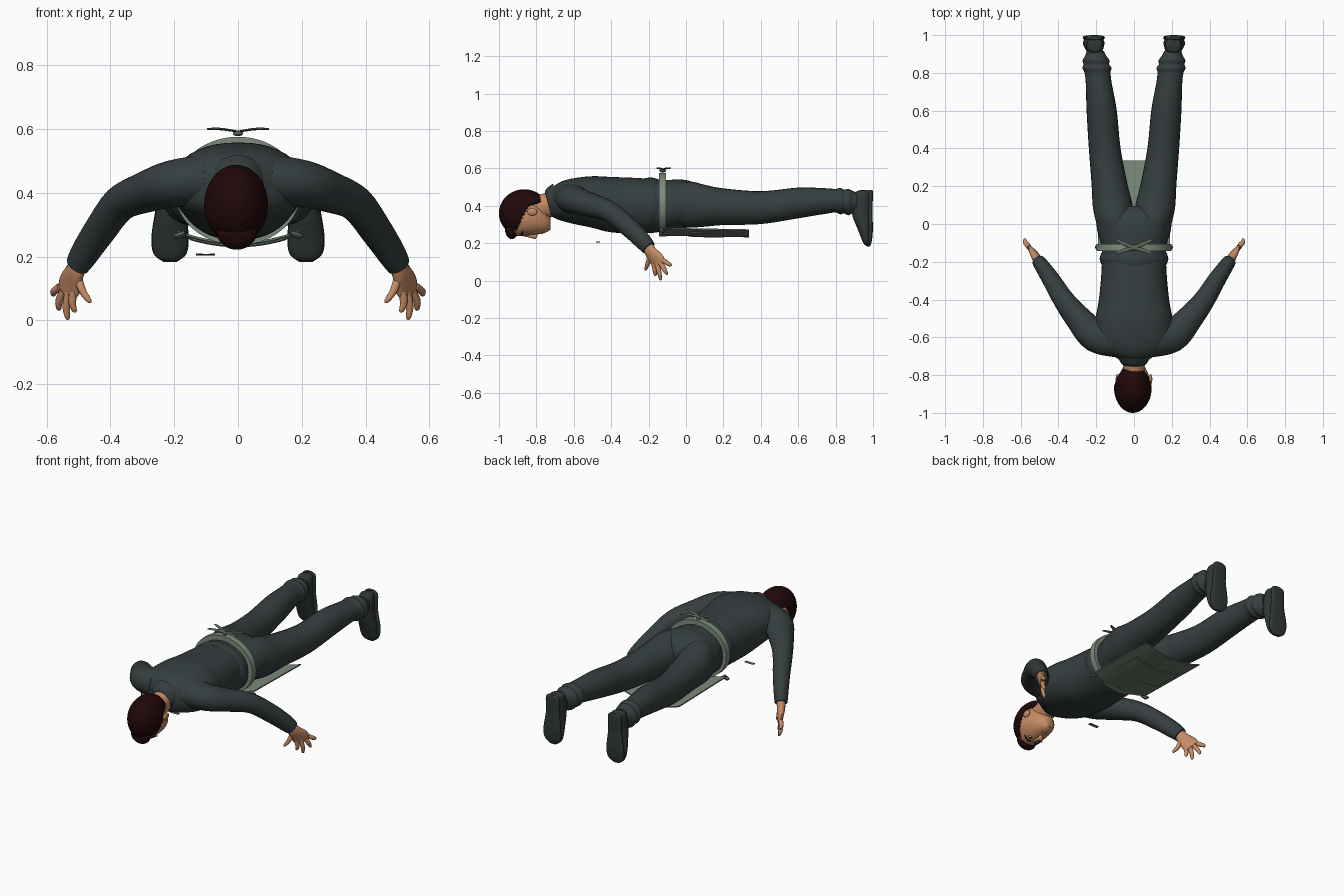
import bpy, bmesh, math
from mathutils import Vector, Matrix

if "Cube" in bpy.data.objects:
    bpy.data.objects.remove(bpy.data.objects["Cube"])


def material(name, rgb):
    m = bpy.data.materials.new(name)
    m.diffuse_color = (*rgb, 1)
    m.use_nodes = True
    m.node_tree.nodes["Principled BSDF"].inputs["Base Color"].default_value = m.diffuse_color
    return m


CLOTH = material("charcoal cloth", (0.036, 0.048, 0.049))
SHOE = material("dark shoe", (0.029, 0.038, 0.038))
APRON = material("sage apron", (0.20, 0.265, 0.20))
FRONT = material("apron front", (0.14, 0.18, 0.14))
TRIM = material("dark sage trim", (0.10, 0.13, 0.10))
SKIN = material("skin", (0.56, 0.26, 0.13))
HAIR = material("dark brown hair", (0.015, 0.0025, 0.003))
LIPS = material("lips", (0.38, 0.13, 0.08))
WHITE = material("eye white", (0.6, 0.58, 0.54))


def finish(name, bm, mat, angle=50):
    bmesh.ops.recalc_face_normals(bm, faces=bm.faces)
    me = bpy.data.meshes.new(name)
    bm.to_mesh(me)
    bm.free()
    me.materials.append(mat)
    ob = bpy.data.objects.new(name, me)
    bpy.context.collection.objects.link(ob)
    bpy.context.view_layer.objects.active = ob
    ob.select_set(True)
    bpy.ops.object.shade_smooth_by_angle(angle=math.radians(angle))
    ob.select_set(False)
    return ob


def spline(p, i, t):
    a, b, c, d = (p[max(0, min(len(p) - 1, i + k))] for k in (-1, 0, 1, 2))
    return [(2 * q + (r - o) * t + (2 * o - 5 * q + 4 * r - s) * t * t
             + (3 * q - o - 3 * r + s) * t ** 3) / 2 for o, q, r, s in zip(a, b, c, d)]


def tube(name, pts, mat, ref=(1, 0, 0), sx=1, n=24, steps=4, power=1.0, axis=None):
    """Smooth loft through (x, y, z, half_width, half_depth); axis fixes the ring plane."""
    rows = [spline(pts, i, k / steps) for i in range(len(pts) - 1) for k in range(steps)]
    rows.append(list(pts[-1]))
    bm, rings = bmesh.new(), []
    for i, r in enumerate(rows):
        c = Vector(r[:3])
        t = Vector(axis) if axis else Vector(rows[min(i + 1, len(rows) - 1)][:3]) - Vector(rows[max(i - 1, 0)][:3])
        t.normalize()
        s = Vector(ref)
        s = (s - t * s.dot(t)).normalized()
        u = t.cross(s)
        ring = []
        for k in range(n):
            a = math.tau * k / n
            ca, sa = math.cos(a), math.sin(a)
            v = c + s * r[3] * math.copysign(abs(ca) ** power, ca) + u * r[4] * math.copysign(abs(sa) ** power, sa)
            ring.append(bm.verts.new((v.x * sx, v.y, v.z)))
        rings.append(ring)
    for a, b in zip(rings, rings[1:]):
        for k in range(n):
            bm.faces.new((a[k], a[(k + 1) % n], b[(k + 1) % n], b[k]))
    bm.faces.new(rings[0])
    bm.faces.new(rings[-1])
    return finish(name, bm, mat)


def ball(name, c, r, mat, keep=None, seg=24):
    bm = bmesh.new()
    bmesh.ops.create_uvsphere(bm, u_segments=seg, v_segments=seg * 2 // 3, radius=1)
    bmesh.ops.transform(bm, verts=bm.verts, matrix=Matrix.Translation(c) @ Matrix.Diagonal((*r, 1)))
    if keep:
        drop = [f for f in bm.faces if not keep(f.calc_center_median())]
        bmesh.ops.delete(bm, geom=drop, context='FACES')
    return finish(name, bm, mat)


# Jacket and hips
tube("jacket", [(0, -.725, .415, .066, .065), (0, -.705, .42, .10, .085), (0, -.665, .425, .165, .105),
                (0, -.60, .425, .205, .122), (0, -.5, .42, .203, .138), (0, -.4, .406, .186, .148),
                (0, -.25, .40, .172, .148), (0, -.12, .40, .172, .138), (0, -.02, .41, .197, .13),
                (0, .05, .405, .18, .115), (0, .095, .40, .07, .07)],
     CLOTH, n=40, power=.88, axis=(0, 1, 0))
tube("jacket_collar", [(0, -.737, .41, .066, .068), (0, -.722, .415, .077, .082), (0, -.685, .422, .095, .1)],
     CLOTH, axis=(0, .96, .26))
# Loose jacket hem gathered at the waist
tube("jacket_hem", [(0, -.22, .402, .17, .145), (0, -.185, .402, .182, .149), (0, -.15, .402, .172, .14)],
     CLOTH, n=40, axis=(0, 1, 0))

for sx, side in ((1, "right"), (-1, "left")):
    # Arms
    tube(side + "_sleeve", [(.10, -.605, .44, .10, .082), (.205, -.59, .428, .088, .074), (.29, -.505, .402, .071, .064),
                            (.37, -.405, .366, .057, .056), (.435, -.30, .28, .048, .052),
                            (.483, -.228, .208, .040, .047), (.503, -.2, .174, .036, .040)],
         CLOTH, ref=(.7, -.7, 0), sx=sx)
    # Hands with spread fingers
    across = (.6, .7, .2)
    tube(side + "_palm", [(.497, -.205, .185, .030, .026), (.512, -.187, .15, .037, .023),
                          (.528, -.155, .11, .048, .018), (.538, -.14, .085, .042, .012)],
         SKIN, ref=across, sx=sx, n=16)
    fingers = (("index", (.516, -.172, .092), (.512, -.163, .025)), ("middle", (.53, -.153, .09), (.535, -.135, .002)),
               ("ring", (.546, -.135, .093), (.563, -.10, .032)), ("little", (.557, -.12, .105), (.581, -.078, .08)),
               ("thumb", (.503, -.19, .135), (.463, -.217, .055)))
    for fname, a, b in fingers:
        a, b = Vector(a), Vector(b)
        m = a.lerp(b, .55) + Vector((.006, 0, 0))
        tube(side + "_" + fname + "_finger", [(*a, .014, .014), (*m, .012, .012), (*a.lerp(b, .92), .008, .008),
                                              (*b, .002, .002)], SKIN, ref=across, sx=sx, n=10, steps=3)
    # Trouser legs with bunched cuffs
    tube(side + "_trouser_leg", [(.10, -.05, .41, .085, .11), (.106, .03, .407, .10, .122), (.113, .10, .40, .106, .112),
                                 (.128, .20, .395, .096, .098), (.155, .40, .39, .084, .088),
                                 (.171, .60, .415, .080, .082), (.186, .74, .425, .069, .069),
                                 (.193, .80, .427, .069, .063), (.196, .825, .425, .077, .071),
                                 (.199, .845, .423, .068, .063), (.201, .867, .42, .071, .071),
                                 (.203, .89, .42, .056, .06), (.205, .915, .42, .045, .05)],
         CLOTH, sx=sx, axis=(0, 1, 0))
    # Shoes, toes pointing down
    tube(side + "_shoe", [(.208, .95, .483, .02, .02), (.208, .947, .472, .04, .04), (.208, .942, .43, .046, .048),
                          (.208, .938, .38, .046, .054), (.21, .943, .33, .050, .048), (.213, .955, .27, .057, .035),
                          (.213, .964, .22, .054, .025), (.213, .968, .195, .038, .016), (.213, .97, .186, .012, .006)],
         SHOE, sx=sx, axis=(0, 0, 1))
    tube(side + "_sole", [(.21, .986, .485, .02, .01), (.21, .987, .465, .044, .013), (.21, .985, .38, .044, .012),
                          (.213, .987, .27, .058, .012), (.213, .981, .21, .052, .012), (.213, .976, .183, .02, .008)],
         SHOE, sx=sx, axis=(0, 0, 1), power=.7)

# Head, built face down
tube("neck", [(0, -.83, .375, .055, .06), (0, -.77, .395, .056, .066), (0, -.70, .412, .060, .066)], SKIN)
tube("face", [(0, -.97, .35, .03, .05), (0, -.93, .348, .073, .103), (0, -.87, .345, .086, .106),
              (0, -.80, .333, .077, .087), (0, -.75, .314, .053, .057), (0, -.725, .304, .026, .032)],
     SKIN, axis=(0, 1, 0), n=32)
tube("nose", [(0, -.87, .245, .008, .008), (0, -.83, .238, .010, .010), (0, -.805, .236, .015, .013),
              (0, -.794, .246, .008, .008)], SKIN, axis=(0, 1, 0), n=14)
ball("lips", (0, -.77, .257), (.022, .009, .007), LIPS)


def hairy(p):
    # hairline runs from the forehead past the ear to the nape
    if p.y < -.92:
        return True
    line = .24 + (p.y + .92) * 2.1 if p.y < -.84 else .405 + (p.y + .84) * .25
    return p.z > line and p.y < -.738


hair = ball("hair", (-.006, -.865, .36), (.1, .135, .128), HAIR, hairy, 96)
solid = hair.modifiers.new("thickness", 'SOLIDIFY')
solid.thickness = .014
ball("hair_fringe", (-.004, -.932, .275), (.062, .036, .053), HAIR)
for sx, side in ((1, "right"), (-1, "left")):
    ball(side + "_ear", (sx * .087, -.822, .368), (.010, .027, .021), SKIN)
    ball(side + "_eye", (sx * .036, -.85, .250), (.015, .006, .006), WHITE)
    ball(side + "_iris", (sx * .036, -.85, .2455), (.008, .006, .004), HAIR)
    tube(side + "_eyebrow", [(.015, -.871, .24, .004, .003), (.036, -.879, .2465, .005, .003),
                             (.058, -.872, .262, .003, .002)], HAIR, ref=(0, 1, 0), sx=sx, n=8)

# Waistband: an elliptical hoop whose cloth reaches in to the jacket
bm = bmesh.new()
n, loops = 56, []
for y, d in ((-.144, 0), (-.106, 0), (-.106, .03), (-.144, .03)):
    loops.append([bm.verts.new(((.198 - d) * math.cos(math.tau * k / n), y,
                                .406 + (.17 - d) * math.sin(math.tau * k / n))) for k in range(n)])
for a, b in zip(loops, loops[1:] + loops[:1]):
    for k in range(n):
        bm.faces.new((a[k], a[(k + 1) % n], b[(k + 1) % n], b[k]))
finish("apron_waistband", bm, APRON, 40)


def panel(name, x0, x1, y0, y1, drop, thick, mat, under=None):
    """Gently bowed cloth sheet hanging under the legs, with its own underside colour."""
    bm = bmesh.new()
    nx, ny = 16, 6
    g = []
    for z in (0, thick):
        g.append([[bm.verts.new((x, y, .246 - .018 * (y + .1) + .036 * (x / .19) ** 2 - drop - z))
                   for x in (x0 + (x1 - x0) * i / nx for i in range(nx + 1))]
                  for y in (y0 + (y1 - y0) * j / ny for j in range(ny + 1))])
    for s in g:
        for j in range(ny):
            for i in range(nx):
                bm.faces.new((s[j][i], s[j][i + 1], s[j + 1][i + 1], s[j + 1][i]))
    rims = [s[0] + [r[-1] for r in s[1:]] + s[-1][-2::-1] + [r[0] for r in s[-2:0:-1]] for s in g]
    for k in range(len(rims[0])):
        bm.faces.new((rims[0][k - 1], rims[0][k], rims[1][k], rims[1][k - 1]))
    ob = finish(name, bm, mat)
    if under:
        ob.data.materials.append(under)
        for f in ob.data.polygons:
            f.material_index = int(f.normal.z < .5)
    return ob


# Apron skirt and pockets
panel("apron_skirt", -.19, .19, -.125, .336, 0, .007, APRON, FRONT)
for sx, side in ((1, "right"), (-1, "left")):
    a, b = sorted((sx * .012, sx * .15))
    panel(side + "_apron_pocket", a, b, .03, .2, .006, .005, FRONT)
    # Back bow ribbons and side ties
    for dy, part in ((.04, "loop"), (-.03, "tail")):
        tube(side + "_bow_" + part, [(0, -.125, .592, .009, .003), (.05, -.125 + dy * .5, .6, .011, .004),
                                     (.095, -.125 + dy, .601, .007, .003)], TRIM, ref=(0, 1, 0), sx=sx, n=8)
    tube(side + "_waist_tie", [(.165, -.13, .275, .012, .008), (.19, -.125, .265, .014, .009),
                               (.205, -.12, .268, .006, .004)], TRIM, ref=(0, 1, 0), sx=sx, n=8)
ball("bow_knot", (0, -.125, .586), (.016, .018, .008), TRIM)

# Small tag under the chest
tube("chest_tag", [(-.132, -.47, .207, .011, .003), (-.1, -.47, .206, .012, .003), (-.072, -.47, .207, .011, .003)],
     TRIM, ref=(0, 1, 0), n=8)
